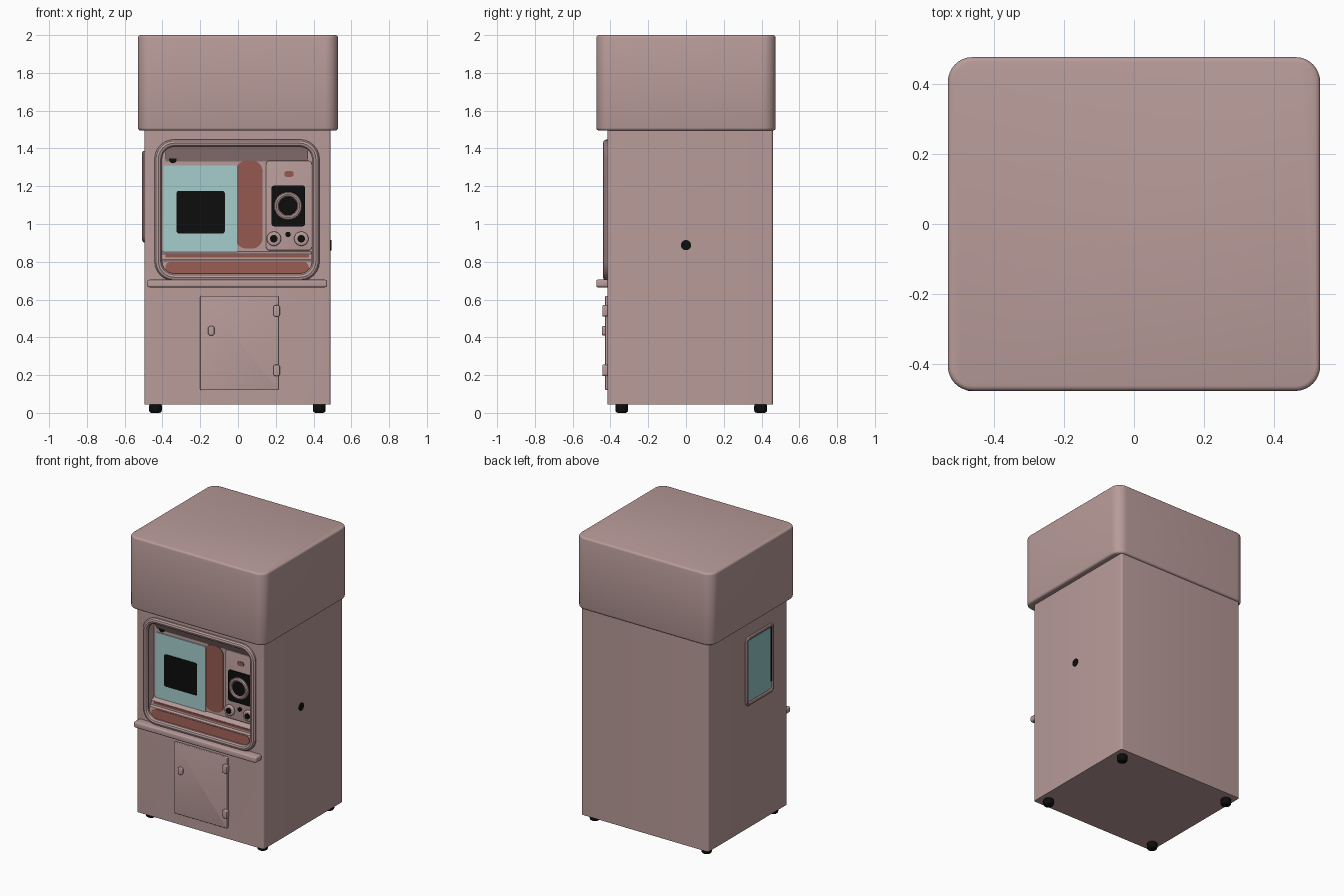
import bpy, bmesh, math
from mathutils import Vector

if "Cube" in bpy.data.objects:
    bpy.data.objects.remove(bpy.data.objects["Cube"], do_unlink=True)


def material(name, rgb):
    m = bpy.data.materials.new(name)
    m.use_nodes = True
    m.diffuse_color = (*rgb, 1)
    bsdf = m.node_tree.nodes["Principled BSDF"]
    bsdf.inputs["Base Color"].default_value = (*rgb, 1)
    bsdf.inputs["Roughness"].default_value = 0.7
    return m


PINK = material("dusty_pink", (0.48, 0.33, 0.32))
TEAL = material("pale_teal", (0.38, 0.61, 0.61))
GLASS = material("window_teal", (0.30, 0.56, 0.56))
RED = material("brick_red", (0.30, 0.10, 0.08))
BLACK = material("black", (0.004, 0.004, 0.004))

# How an outline point (u, v) and a depth d map into space
PLACE = {
    "x": lambda u, v, d: Vector((d, u, v)),
    "y": lambda u, v, d: Vector((u, d, v)),
    "z": lambda u, v, d: Vector((u, v, d)),
}


def smooth(obj):
    bpy.ops.object.select_all(action="DESELECT")
    obj.select_set(True)
    bpy.context.view_layer.objects.active = obj
    bpy.ops.object.shade_smooth_by_angle(angle=math.radians(35))


def rounded(u0, u1, v0, v1, r, n=6):
    """Outline of a rectangle with rounded corners."""
    corners = [(u1 - r, v1 - r), (u0 + r, v1 - r), (u0 + r, v0 + r), (u1 - r, v0 + r)]
    return [(cu + r * math.cos((k + i / n) * math.pi / 2),
             cv + r * math.sin((k + i / n) * math.pi / 2))
            for k, (cu, cv) in enumerate(corners) for i in range(n + 1)]


def disc(u, v, r):
    return rounded(u - r, u + r, v - r, v + r, r)


def prism(name, outline, d0, d1, mat, axis="y", bevel=0.0):
    """Extrude an outline along an axis, with optional softened rims."""
    bm = bmesh.new()
    verts = [bm.verts.new(PLACE[axis](u, v, d0)) for u, v in outline]
    face = bm.faces.new(verts)
    bmesh.ops.remove_doubles(bm, verts=bm.verts, dist=1e-5)
    face = list(bm.faces)[0]
    ext = bmesh.ops.extrude_face_region(bm, geom=[face])
    shift = PLACE[axis](0, 0, d1 - d0)
    bmesh.ops.translate(bm, vec=shift,
                        verts=[g for g in ext["geom"] if isinstance(g, bmesh.types.BMVert)])
    bmesh.ops.recalc_face_normals(bm, faces=bm.faces)
    if bevel:
        sharp = [e for e in bm.edges if e.calc_face_angle(0) > 0.7]
        bmesh.ops.bevel(bm, geom=sharp, offset=bevel, segments=3, profile=0.5, affect="EDGES")
    mesh = bpy.data.meshes.new(name)
    bm.to_mesh(mesh)
    bm.free()
    mesh.materials.append(mat)
    obj = bpy.data.objects.new(name, mesh)
    bpy.context.collection.objects.link(obj)
    smooth(obj)
    return obj


def tube(name, outline, d, radius, mat, axis):
    """Round trim that follows a closed outline."""
    curve = bpy.data.curves.new(name, "CURVE")
    curve.dimensions = "3D"
    curve.bevel_depth = radius
    curve.bevel_resolution = 3
    spline = curve.splines.new("POLY")
    spline.points.add(len(outline) - 1)
    for p, (u, v) in zip(spline.points, outline):
        p.co = (*PLACE[axis](u, v, d), 1)
    spline.use_cyclic_u = True
    curve.materials.append(mat)
    obj = bpy.data.objects.new(name, curve)
    bpy.context.collection.objects.link(obj)
    bpy.ops.object.select_all(action="DESELECT")
    obj.select_set(True)
    bpy.context.view_layer.objects.active = obj
    bpy.ops.object.convert(target="MESH")
    smooth(bpy.context.view_layer.objects.active)


FRONT = -0.415
PANEL = -0.345

# Cabinet with the booth recess cut into its front
cabinet = prism("cabinet", rounded(-0.495, 0.49, FRONT, 0.46, 0.012), 0.045, 1.52, PINK, "z")
cutter = prism("recess_cutter", rounded(-0.41, 0.395, 0.715, 1.42, 0.075), -0.6, PANEL, PINK)
cutter.hide_render = True
cut = cabinet.modifiers.new("recess", "BOOLEAN")
cut.operation = "DIFFERENCE"
cut.solver = "EXACT"
cut.object = cutter
bpy.ops.object.select_all(action="DESELECT")
cabinet.select_set(True)
bpy.context.view_layer.objects.active = cabinet
bpy.ops.object.modifier_apply(modifier="recess")
bpy.data.objects.remove(cutter, do_unlink=True)
smooth(cabinet)

# Large rounded top box
prism("top_box", rounded(-0.53, 0.53, -0.475, 0.475, 0.07, 8), 1.495, 2.0, PINK, "z", 0.014)

# Recess trim, sloped header and control ledge
tube("recess_trim", rounded(-0.422, 0.412, 0.718, 1.428, 0.085), FRONT - 0.003, 0.021, PINK, "y")
prism("recess_header", [(PANEL, 1.33), (PANEL, 1.419), (-0.40, 1.419)], -0.385, 0.37, PINK, "x")
prism("control_ledge",
      [(PANEL, 0.717), (-0.412, 0.717), (-0.400, 0.805), (-0.385, 0.812), (-0.382, 0.84), (PANEL, 0.855)],
      -0.405, 0.39, PINK, "x")
strip = prism("ledge_red_panel", rounded(-0.385, 0.375, -0.036, 0.036, 0.03), -0.002, 0.004, RED)
strip.location = (0, -0.4085, 0.764)
strip.rotation_euler.x = -math.atan2(0.012, 0.088)
prism("ledge_red_line", rounded(-0.385, 0.375, 0.822, 0.838, 0.004), -0.386, -0.38, RED)

# Painted plates on the back panel
prism("teal_plate", rounded(-0.395, -0.005, 0.845, 1.31, 0.012), PANEL - 0.007, PANEL, TEAL)
prism("screen", rounded(-0.325, -0.07, 0.95, 1.175, 0.012), PANEL - 0.011, PANEL - 0.004, BLACK)
prism("red_column", rounded(-0.012, 0.13, 0.87, 1.335, 0.055), PANEL - 0.005, PANEL, RED)
prism("panel_light", disc(-0.345, 1.342, 0.02), PANEL - 0.01, PANEL, BLACK)

# Camera panel with lens and knobs
CONTROL = PANEL - 0.01
prism("control_panel", rounded(0.148, 0.392, 0.86, 1.335, 0.02), CONTROL, PANEL, PINK, bevel=0.004)
prism("camera_plate", rounded(0.178, 0.355, 0.988, 1.203, 0.012), CONTROL - 0.008, CONTROL, BLACK)
tube("lens_ring", disc(0.265, 1.095, 0.062), CONTROL - 0.014, 0.014, PINK, "y")
prism("lens", disc(0.265, 1.095, 0.052), CONTROL - 0.016, CONTROL, BLACK)
prism("red_badge", rounded(0.245, 0.295, 1.25, 1.28, 0.012), CONTROL - 0.004, CONTROL, RED)
for side, u in (("right", 0.19), ("left", 0.335)):
    prism(side + "_knob", disc(u, 0.922, 0.038), CONTROL - 0.02, CONTROL, PINK, bevel=0.008)
    prism(side + "_knob_cap", disc(u, 0.922, 0.02), CONTROL - 0.025, CONTROL - 0.018, BLACK)
prism("small_button", disc(0.265, 0.945, 0.014), CONTROL - 0.01, CONTROL, BLACK)

# Shelf below the recess
prism("shelf", rounded(-0.48, 0.472, 0.665, 0.705, 0.012), -0.475, FRONT + 0.01, PINK, bevel=0.008)

# Service door with hinges and handle
prism("service_door", rounded(-0.2, 0.215, 0.12, 0.62, 0.008), -0.428, FRONT + 0.01, PINK, bevel=0.005)
for label, z in (("upper", 0.54), ("lower", 0.225)):
    prism(label + "_hinge", rounded(0.187, 0.222, z - 0.03, z + 0.03, 0.012),
          -0.443, FRONT, PINK, bevel=0.005)
prism("door_handle", rounded(-0.158, -0.125, 0.41, 0.46, 0.012), -0.445, FRONT, PINK, bevel=0.005)

# Side window on the right, dark port on the left
WALL = -0.495
tube("window_trim", rounded(-0.248, 0.038, 0.915, 1.375, 0.02), WALL, 0.013, PINK, "x")
prism("window_glass", rounded(-0.24, 0.03, 0.935, 1.36, 0.012), WALL - 0.004, WALL + 0.002, GLASS, "x")
prism("window_dark_edge", rounded(-0.24, -0.222, 0.98, 1.36, 0.006), WALL - 0.006, WALL, BLACK, "x")
prism("side_port", disc(0, 0.888, 0.027), 0.485, 0.494, BLACK, "x")

# Four round feet
for x in (-0.437, 0.43):
    for y in (-0.34, 0.395):
        prism("foot", disc(x, y, 0.034), 0.0, 0.05, BLACK, "z", 0.014)
